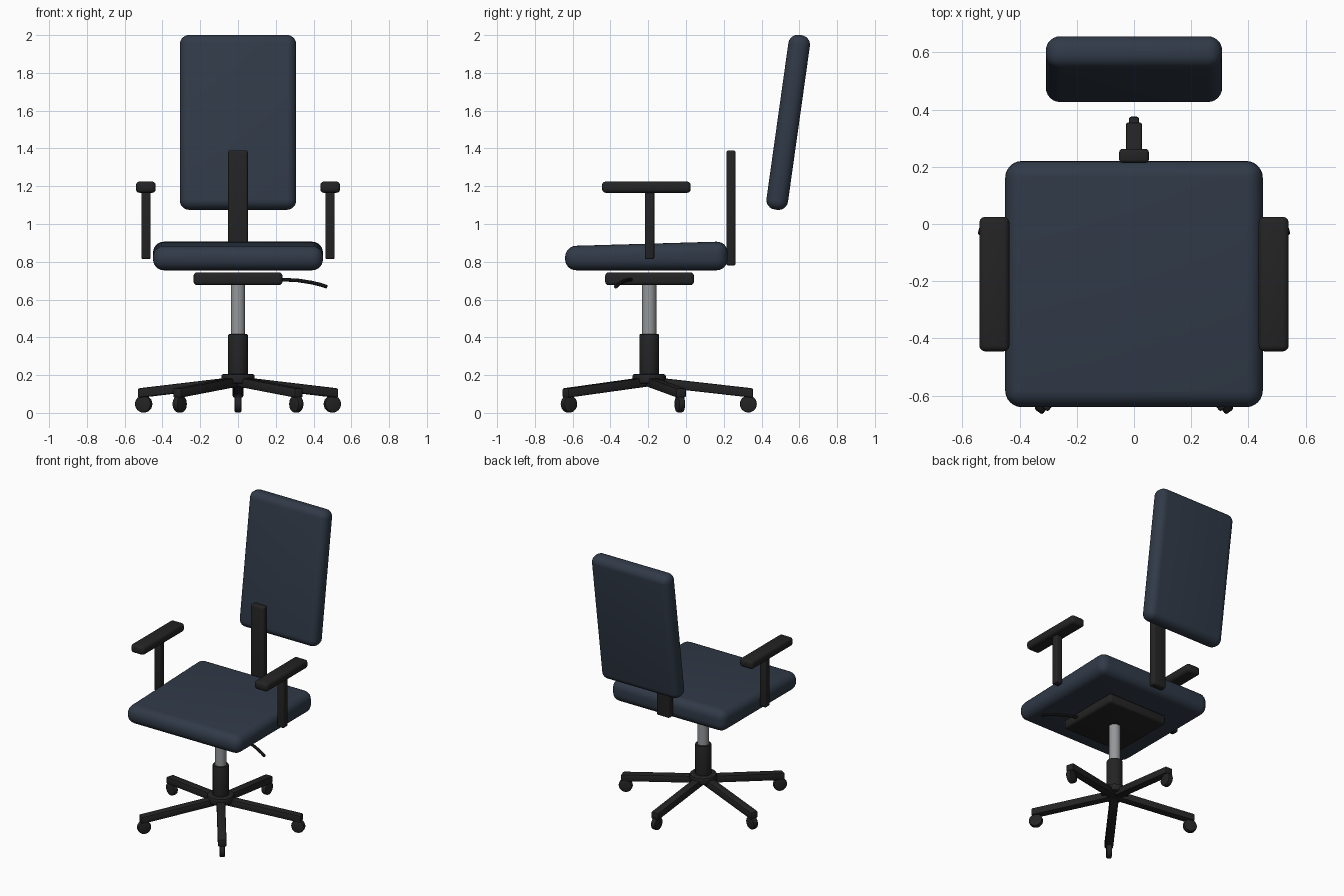
import bpy, bmesh, math
from mathutils import Matrix, Vector

if "Cube" in bpy.data.objects:
    bpy.data.objects.remove(bpy.data.objects["Cube"])


def material(name, rgb):
    m = bpy.data.materials.new(name)
    m.diffuse_color = (*rgb, 1)
    m.use_nodes = True
    m.node_tree.nodes["Principled BSDF"].inputs["Base Color"].default_value = m.diffuse_color
    return m


NAVY = material("navy fabric", (0.030, 0.042, 0.064))
BLACK = material("black plastic", (0.017, 0.017, 0.017))
SILVER = material("silver metal", (0.30, 0.31, 0.32))
BASE = Vector((0, -0.195, 0))   # centre of the swivel base


def finish(bm, name, mat, bevel=0, segments=3, matrix=Matrix()):
    """Turn a bmesh into a smooth-shaded object with rounded edges."""
    if bevel:
        sharp = [e for e in bm.edges if e.calc_face_angle(0) > 0.7]
        bmesh.ops.bevel(bm, geom=sharp, offset=bevel, segments=segments,
                        profile=0.5, affect='EDGES', clamp_overlap=True)
    bmesh.ops.transform(bm, matrix=matrix, verts=bm.verts)
    bmesh.ops.recalc_face_normals(bm, faces=bm.faces)
    me = bpy.data.meshes.new(name)
    bm.to_mesh(me)
    bm.free()
    me.materials.append(mat)
    ob = bpy.data.objects.new(name, me)
    bpy.context.collection.objects.link(ob)
    bpy.ops.object.select_all(action='DESELECT')
    ob.select_set(True)
    bpy.context.view_layer.objects.active = ob
    bpy.ops.object.shade_smooth_by_angle(angle=math.radians(35))
    return ob


def box(name, size, loc, mat, bevel, segments=3, matrix=None, shape=None):
    bm = bmesh.new()
    bmesh.ops.create_cube(bm, size=1, matrix=Matrix.Diagonal((*size, 1)))
    if shape:
        for v in bm.verts:
            shape(v.co)
    place = Matrix.Translation(loc)
    return finish(bm, name, mat, bevel, segments, place if matrix is None else matrix @ place)


def cylinder(name, radius, depth, loc, mat, bevel=0, matrix=Matrix(), turn=Matrix(), sides=32):
    bm = bmesh.new()
    bmesh.ops.create_cone(bm, cap_ends=True, segments=sides, radius1=radius,
                          radius2=radius, depth=depth)
    return finish(bm, name, mat, bevel, 2, matrix @ Matrix.Translation(loc) @ turn)


# Seat cushion, slightly thicker toward the back
def seat_wedge(co):
    if co.z > 0:
        co.z += 0.025 if co.y > 0 else 0


box("seat", (0.90, 0.86, 0.128), (0, -0.21, 0.819), NAVY, 0.058, 6, shape=seat_wedge)

# Reclined backrest cushion and its upright support
box("backrest", (0.616, 0.115, 0.933), (0, 0, 0), NAVY, 0.05, 6,
    matrix=Matrix.Translation((0, 0.541, 1.538)) @ Matrix.Rotation(math.radians(-8), 4, 'X'))
box("back_support", (0.104, 0.049, 0.61), (0, 0.238, 1.085), BLACK, 0.012)

# Armrests
for side, label in ((1, "right"), (-1, "left")):
    box("arm_post_" + label, (0.05, 0.05, 0.37), (side * 0.487, -0.193, 1.0), BLACK, 0.008)
    box("arm_pad_" + label, (0.105, 0.47, 0.06), (side * 0.488, -0.21, 1.195), BLACK, 0.02)

# Mechanism plate and gas column
box("seat_plate", (0.47, 0.47, 0.068), (0, -0.193, 0.71), BLACK, 0.018)
cylinder("gas_piston", 0.038, 0.32, BASE + Vector((0, 0, 0.54)), SILVER)
cylinder("column_sleeve", 0.052, 0.275, BASE + Vector((0, 0, 0.279)), BLACK, 0.004)
cylinder("base_hub", 0.088, 0.05, BASE + Vector((0, 0, 0.18)), BLACK, 0.01)

# Height lever, a thin drooping rod
bm = bmesh.new()
path = [Vector(p) for p in ((0.18, -0.27, 0.708), (0.25, -0.30, 0.705), (0.32, -0.32, 0.701),
                            (0.39, -0.345, 0.69), (0.44, -0.362, 0.678), (0.47, -0.372, 0.668))]
rings = []
for i, p in enumerate(path):
    t = (path[min(i + 1, len(path) - 1)] - path[max(i - 1, 0)]).normalized()
    side = t.cross(Vector((0, 0, 1))).normalized()
    up = side.cross(t)
    rings.append([bm.verts.new(p + 0.01 * (side * math.cos(a) + up * math.sin(a)))
                  for a in (k * math.tau / 10 for k in range(10))])
for r0, r1 in zip(rings, rings[1:]):
    for k in range(10):
        bm.faces.new((r0[k], r0[k - 1], r1[k - 1], r1[k]))
bm.faces.new(rings[0])
bm.faces.new(rings[-1])
finish(bm, "height_lever", BLACK)


# Five sloping legs with casters, one pointing straight back
def leg_slope(co):
    co.z += 0.167 - 0.062 * (co.x + 0.275) / 0.55


for i in range(5):
    spin = Matrix.Translation(BASE) @ Matrix.Rotation(math.radians(90 + 72 * i), 4, 'Z')
    box(f"leg_{i + 1}", (0.55, 0.056, 0.05), (0.275, 0, 0), BLACK, 0.008, 2, spin, leg_slope)
    cylinder(f"caster_stem_{i + 1}", 0.016, 0.06, (0.525, 0, 0.08), BLACK, 0, spin, sides=16)
    cylinder(f"caster_wheel_{i + 1}", 0.045, 0.036, (0.525, 0, 0.047), BLACK, 0.008, spin,
             Matrix.Rotation(math.pi / 2, 4, 'X'), 24)
